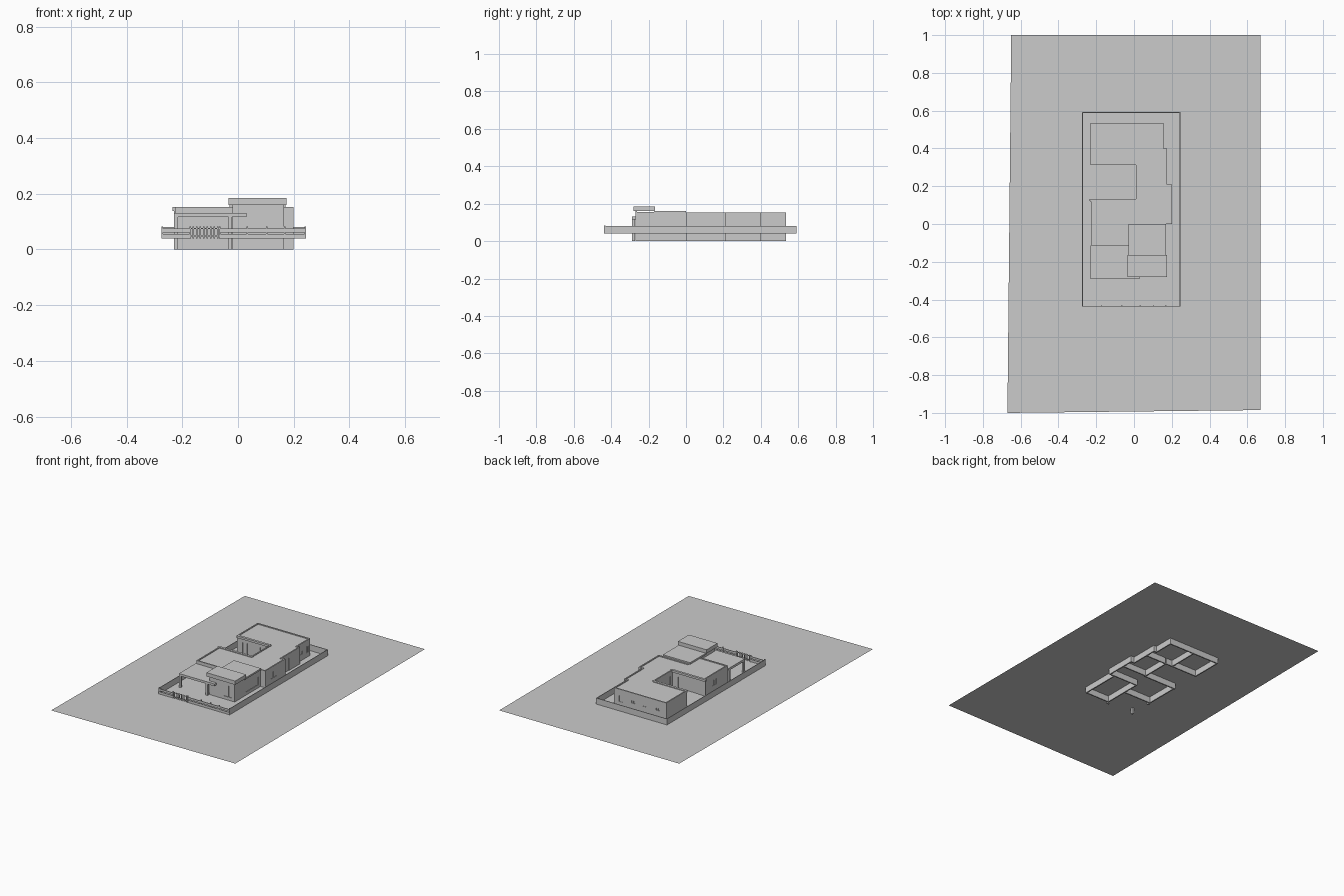
import bpy, bmesh

if "Cube" in bpy.data.objects:
    bpy.data.objects.remove(bpy.data.objects["Cube"])

G = 0.04      # ground level; the foundations run below it
TOP = 0.152   # parapet height
T = 0.008     # wall thickness


def finish(name, bm):
    me = bpy.data.meshes.new(name)
    bm.to_mesh(me)
    bm.free()
    ob = bpy.data.objects.new(name, me)
    bpy.context.collection.objects.link(ob)
    return ob


def add_box(bm, x0, x1, y0, y1, z0, z1):
    r = bmesh.ops.create_cube(bm, size=1)
    for v in r["verts"]:
        v.co = ((x0 + x1) / 2 + v.co.x * (x1 - x0),
                (y0 + y1) / 2 + v.co.y * (y1 - y0),
                (z0 + z1) / 2 + v.co.z * (z1 - z0))


def box(name, *b):
    bm = bmesh.new()
    add_box(bm, *b)
    return finish(name, bm)


def slab(name, pts, z0, z1):
    """Flat outline, extruded up to z1."""
    bm = bmesh.new()
    f = bm.faces.new([bm.verts.new((x, y, z0)) for x, y in pts])
    if z1 > z0:
        r = bmesh.ops.extrude_face_region(bm, geom=[f])
        vs = [g for g in r["geom"] if isinstance(g, bmesh.types.BMVert)]
        bmesh.ops.translate(bm, verts=vs, vec=(0, 0, z1 - z0))
    bmesh.ops.recalc_face_normals(bm, faces=bm.faces)
    return finish(name, bm)


def wall(name, axis, at, a, b, z0=0.0, z1=TOP, holes=(), t=T, side=1, glass=True):
    """Straight wall along axis at x/y = at, thickened toward side.
    Each hole is (start, end, sill, head) and gets a thin pane."""
    lo, hi = sorted((at, at + side * t))
    bm, panes = bmesh.new(), bmesh.new()

    def put(m, u0, u1, h0, h1, inset=0.0):
        if u1 - u0 < 1e-5 or h1 - h0 < 1e-5:
            return
        if axis == "x":
            add_box(m, u0, u1, lo + inset, hi - inset, h0, h1)
        else:
            add_box(m, lo + inset, hi - inset, u0, u1, h0, h1)

    cur = a
    for u0, u1, s, h in sorted(holes):
        put(bm, cur, u0, z0, z1)
        put(bm, u0, u1, z0, s)
        put(bm, u0, u1, h, z1)
        mid = (u0 + u1) / 2
        put(panes, u0, u1, s, h, t * 0.4)
        put(panes, mid - 0.002, mid + 0.002, s, h, t * 0.2)
        cur = u1
    put(bm, cur, b, z0, z1)
    finish(name, bm)
    if holes and glass:
        finish(name + "_panes", panes)
    else:
        panes.free()


# Ground sheet
slab("ground", [(-0.67, -1), (0.67, -0.985), (0.67, 1), (-0.65, 1)], G, G)

# Main house walls
wall("back_wall", "x", 0.535, -0.23, 0.155, side=-1,
     holes=[(-0.18, -0.155, 0.085, 0.1), (-0.08, -0.055, 0.085, 0.1),
            (0.0, 0.025, 0.085, 0.1), (0.09, 0.115, 0.07, 0.11)])
wall("back_left_wall", "y", -0.23, 0.32, 0.535)
wall("court_back_wall", "x", 0.32, -0.23, 0.012,
     holes=[(-0.19, -0.13, G, 0.115), (-0.1, -0.03, G, 0.115)])
wall("court_inner_wall", "y", 0.01, 0.125, 0.32,
     holes=[(0.15, 0.21, G, 0.115), (0.235, 0.3, G, 0.115)])
wall("court_front_wall", "x", 0.125, -0.23, 0.018, side=-1,
     holes=[(-0.18, -0.03, G, 0.115)])
wall("middle_left_wall", "y", -0.225, -0.115, 0.125,
     holes=[(0.0, 0.05, 0.075, 0.11)])
wall("right_rear_wall", "y", 0.155, 0.40, 0.535, side=-1,
     holes=[(0.42, 0.455, 0.08, 0.1), (0.495, 0.515, 0.07, 0.11)])
wall("right_rear_step", "x", 0.40, 0.147, 0.175, side=-1)
wall("right_middle_wall", "y", 0.175, 0.21, 0.40, side=-1,
     holes=[(0.22, 0.285, G, 0.122)])
wall("right_middle_step", "x", 0.21, 0.167, 0.20, side=-1)
wall("right_front_wall", "y", 0.20, 0.0, 0.21, side=-1,
     holes=[(0.06, 0.12, 0.075, 0.115)])
wall("right_front_return", "x", 0.0, -0.02, 0.20)
wall("porch_back_wall", "x", -0.115, -0.225, -0.02,
     holes=[(-0.2, -0.13, G, 0.11), (-0.08, -0.04, G, 0.11)])

# Interior partitions
wall("partition_rear", "x", 0.32, 0.02, 0.17, z1=0.138)
wall("partition_middle", "x", 0.125, 0.02, 0.19, z1=0.138)
wall("partition_bedroom", "y", -0.04, 0.33, 0.525, z1=0.138)

# Main roof, sunk a little behind its parapet
slab("main_roof", [(-0.229, 0.534), (-0.229, 0.321), (0.011, 0.321), (0.011, 0.124),
                   (-0.224, 0.124), (-0.224, -0.114), (-0.021, -0.114), (-0.021, 0.001),
                   (0.199, 0.001), (0.199, 0.209), (0.174, 0.209), (0.174, 0.399),
                   (0.154, 0.399), (0.154, 0.534)], 0.138, 0.147)
# Eave trim along the courtyard
box("court_trim_back", -0.23, 0.02, 0.312, 0.322, 0.138, TOP)
box("court_trim_front", -0.235, 0.02, 0.122, 0.132, 0.138, TOP)

# Front wing with its flat roof and raised block
wall("wing_right_wall", "y", 0.165, -0.27, 0.0, z1=0.155, side=-1,
     holes=[(-0.15, -0.02, 0.06, 0.11)])
wall("wing_left_wall", "y", -0.02, -0.27, 0.0, z1=0.155,
     holes=[(-0.19, -0.14, G, 0.11)])
wall("wing_front_wall", "x", -0.27, -0.02, 0.165, z1=0.16,
     holes=[(0.085, 0.15, 0.06, 0.135)])
box("wing_roof", -0.03, 0.17, -0.17, 0.0, 0.15, 0.161)
box("raised_roof_block", -0.035, 0.175, -0.28, -0.165, 0.16, 0.185)

# Porch canopy, side beam and columns
box("porch_canopy", -0.23, 0.03, -0.29, -0.115, 0.116, 0.131)
for i, (x, y) in enumerate([(-0.23, -0.29), (-0.23, -0.135), (-0.035, -0.288)]):
    box(f"porch_column_{i}", x, x + 0.014, y, y + 0.014, 0.0, 0.118)

# Boundary wall on three sides
X0, X1, Y0, Y1, F = -0.275, 0.245, -0.437, 0.592, 0.004
box("fence_left", X0, X0 + F, Y0, Y1, G, 0.08)
box("fence_right", X1 - F, X1, Y0, Y1, G, 0.08)
box("fence_back", X0, X1, Y1 - F, Y1, G, 0.08)

# Front fence: low wall, rail and posts either side of the gate
for n, a, b in (("left", X0, -0.17), ("right", -0.065, X1)):
    box(f"front_fence_base_{n}", a, b, Y0, Y0 + F, G, 0.056)
    box(f"front_fence_rail_{n}", a, b, Y0, Y0 + F, 0.061, 0.075)
for i, x in enumerate((-0.275, -0.175, -0.068, 0.03, 0.1, 0.165, 0.239)):
    box(f"front_post_{i}", x, x + 0.006, Y0 - 0.001, Y0 + 0.006, G, 0.083)

# Gate with upright bars
for i in range(8):
    x = -0.163 + i * 0.0125
    box(f"gate_bar_{i}", x, x + 0.005, Y0, Y0 + 0.003, G, 0.082)
for z in (0.046, 0.074):
    box("gate_rail", -0.17, -0.067, Y0, Y0 + 0.003, z, z + 0.004)
